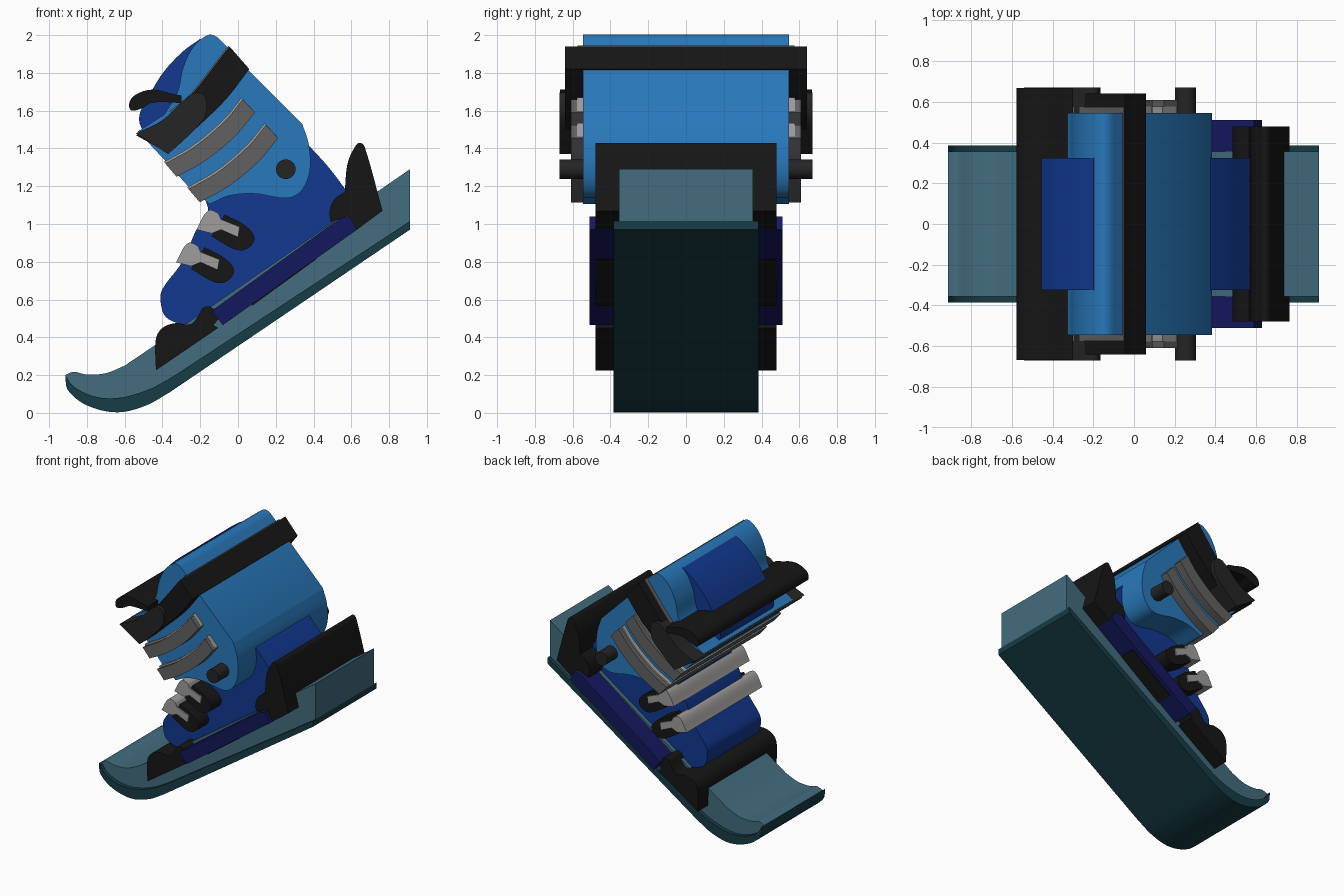
import bpy, bmesh, math
from mathutils import Vector

if "Cube" in bpy.data.objects:
    bpy.data.objects.remove(bpy.data.objects["Cube"])

COLORS = {
    "sky": (0.022, 0.19, 0.5), "blue": (0.006, 0.04, 0.28), "navy": (0.007, 0.009, 0.11),
    "teal": (0.055, 0.15, 0.21), "deep_teal": (0.008, 0.045, 0.06), "black": (0.008, 0.008, 0.008),
    "charcoal": (0.018, 0.018, 0.018), "grey": (0.12, 0.12, 0.12), "silver": (0.35, 0.34, 0.33),
}
MATS = {}
for key, rgb in COLORS.items():
    MATS[key] = bpy.data.materials.new(key)
    MATS[key].diffuse_color = (*rgb, 1)


def outline(pts, steps=7):
    """Closed Hermite curve; a third item in a point marks a sharp corner."""
    n, out = len(pts), []
    v = [Vector(p[:2]) / 100 for p in pts]
    sharp = [len(p) > 2 for p in pts]
    for i in range(n):
        j = (i + 1) % n
        a, b = v[i], v[j]
        d = b - a
        ta = d if sharp[i] else (b - v[i - 1]).normalized() * d.length
        tb = d if sharp[j] else (v[(j + 1) % n] - a).normalized() * d.length
        k = 1 if sharp[i] and sharp[j] else steps
        for s in range(k):
            t = s / k
            out.append(a * (2*t**3 - 3*t**2 + 1) + ta * (t**3 - 2*t**2 + t)
                       + b * (3*t**2 - 2*t**3) + tb * (t**3 - t**2))
    return out


def slab(name, pts, half, color, shift=(0, 0)):
    """Side profile (hundredths of a unit, x and z) extruded to y = +-half."""
    pts = [(p[0] + shift[0], p[1] + shift[1], *p[2:]) for p in pts]
    bm = bmesh.new()
    face = bm.faces.new([bm.verts.new((p.x, -half, p.y)) for p in outline(pts)])
    ext = bmesh.ops.extrude_face_region(bm, geom=[face], use_keep_orig=True)
    moved = [g for g in ext["geom"] if isinstance(g, bmesh.types.BMVert)]
    bmesh.ops.translate(bm, verts=moved, vec=(0, 2 * half, 0))
    bmesh.ops.recalc_face_normals(bm, faces=bm.faces)
    me = bpy.data.meshes.new(name)
    bm.to_mesh(me)
    bm.free()
    me.materials.append(MATS[color])
    ob = bpy.data.objects.new(name, me)
    bpy.context.collection.objects.link(ob)
    return ob


C = 1  # corner flag

# Ski: dark base and lighter top with upturned tip
edge = [(-91.5, 20, C), (-87, 14), (-76, 8.7), (-63, 8), (-47, 12.5), (-34, 19.5, C), (91, 101.5, C)]
slab("ski_base", edge + [(91, 97, C), (-36, 11, C), (-49, 3.8), (-64, 0.3), (-80, 4), (-90, 12)],
     0.385, "deep_teal")
slab("ski_top", edge + [(91, 129, C), (-43, 36.5, C), (-60, 25, C), (-70, 21), (-80, 20.3), (-87, 21.7)],
     0.355, "teal")

# Bindings, sole plate
slab("toe_binding", [(-43.5, 22.5, C), (-43.5, 39), (-40, 45), (-33, 47.5), (-25, 47), (-21, 51.5),
                     (-18, 56), (-13.5, 55.5), (-10, 50, C), (-13, 46.5, C), (-10.5, 45, C)], 0.48, "black")
slab("heel_binding", [(76.5, 107, C), (67, 141), (64.5, 143), (62, 141), (58, 132), (56.5, 117, C),
                      (51, 113), (48.5, 107), (49, 101, C), (58, 104, C), (63, 97, C)], 0.48, "black")
slab("sole_plate", [(-14, 54, C), (54, 103, C), (59, 104, C), (63, 97, C), (-8, 46.5, C)], 0.51, "navy")
slab("sole_insert", [(7, 60, C), (41, 84, C), (41.5, 81.4, C), (7.5, 56.7, C)], 0.48, "black")

# Inner boot and upper cuff
slab("boot_shell", [(-38, 50.6), (-41, 59), (-40, 65.5), (-29.5, 80), (-22.5, 96), (-16, 107), (-17, 112, C),
                    (-28, 124, C), (-47, 145, C), (-52, 153), (-51.5, 160), (-46, 170), (-39, 181),
                    (-29, 191.5), (-20, 198, C), (-8, 187, C), (22, 150, C), (38, 141, C), (48, 130),
                    (57.5, 117.5, C), (51, 100, C), (-18, 50, C), (-28, 47)], 0.325, "blue")
slab("cuff", [(-16, 200), (-12, 199.5), (-8, 196), (-4, 192, C), (5, 182, C), (34, 153, C), (37.5, 142),
              (38, 128), (33.5, 117.5), (26, 113.7), (9, 116), (-4.5, 115), (-15, 110.5, C), (-26, 119.5, C),
              (-39, 134, C), (-53, 149, C), (-39, 158, C), (-32, 170), (-29, 183), (-23.5, 194)], 0.545, "sky")
for side in (-1, 1):
    bpy.ops.mesh.primitive_cylinder_add(vertices=32, radius=0.052, depth=0.14,
                                        location=(0.253, side * 0.6, 1.29), rotation=(math.pi / 2, 0, 0))
    rivet = bpy.context.object
    rivet.name = "cuff_rivet"
    rivet.data.materials.append(MATS["charcoal"])

# Power strap, its lining, overlapping end and curled tab
slab("power_strap", [(-54, 147, C), (-40, 155), (-26, 167), (-4.5, 194, C), (6, 182, C), (-5.5, 167),
                     (-18, 154.5), (-37, 137.5, C)], 0.64, "black")
slab("strap_lining", [(-36, 160, C), (-26, 168), (-5, 194.5, C), (-4, 190, C), (-24, 164), (-34, 157, C)],
     0.575, "grey")
slab("strap_overlap", [(-54, 148, C), (-40, 155), (-25, 168.5), (-19, 169), (-16.5, 164), (-18, 156),
                       (-26, 147), (-37, 137, C)], 0.67, "charcoal")
slab("strap_tab", [(-57.7, 162.5), (-56, 167), (-49.5, 170.5), (-43, 171), (-35, 169), (-30, 168, C),
                   (-30, 164, C), (-39, 164.5), (-46, 164), (-50.5, 161.5), (-56, 160)], 0.668, "black")

# Two cuff straps, two instep buckles
cuff_strap = [(-38.5, 132, C), (-23, 141), (-7, 154.5), (2.5, 166, C), (9, 159, C), (-2, 146),
              (-18, 133), (-32.5, 125, C)]
pad = [(-7, 105, C), (4, 99), (8.7, 92.5), (4.5, 86.7), (-2, 86.7), (-14, 93.5, C)]
clasp = [(-22, 97, C), (-16, 107), (-11, 106), (-9, 102.5, C), (1, 98.5, C), (0, 93, C), (-9, 97, C),
         (-14, 95, C)]
for i, label in enumerate(("upper", "lower")):
    off = Vector((12.3, -13.5)) * i
    slab(label + "_cuff_strap", cuff_strap, 0.61, "grey", off)
    slab(label + "_cuff_strap_rail", cuff_strap, 0.577, "silver", off + Vector((-0.7, 0.9)))
    off = Vector((-10.8, -17.3)) * i
    slab(label + "_buckle_pad", pad, 0.45, "black", off)
    slab(label + "_buckle_clasp", clasp, 0.46, "silver", off)

# Smooth curved walls, keep profile edges crisp
bpy.ops.object.select_all(action="SELECT")
bpy.ops.object.shade_smooth_by_angle(angle=math.radians(30))

for m in bpy.data.materials:
    if m.users and not m.is_grease_pencil:
        m.use_nodes = True
        m.node_tree.nodes["Principled BSDF"].inputs["Base Color"].default_value = m.diffuse_color
